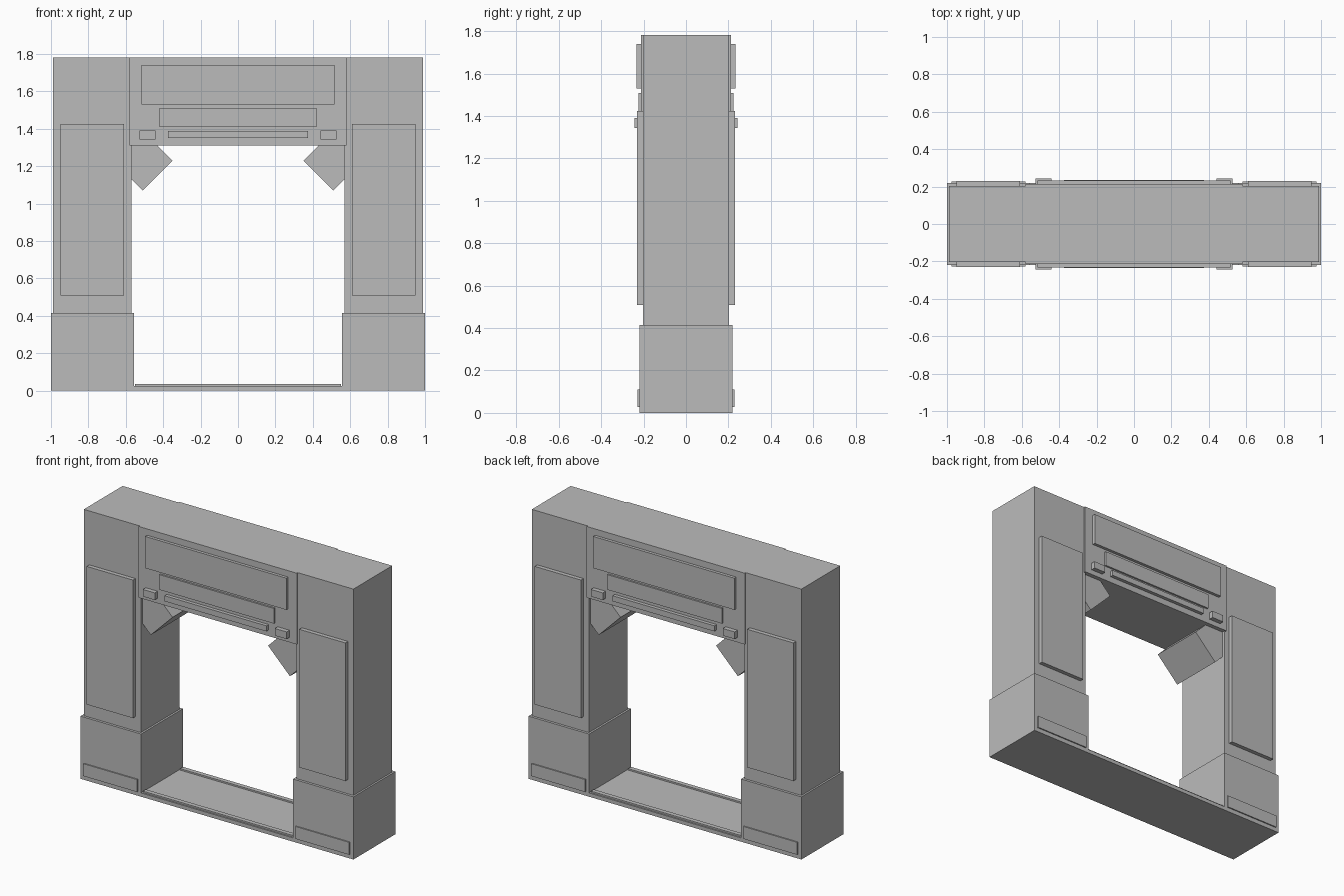
import bpy
import math
from mathutils import Matrix

cube = bpy.data.objects.get("Cube")
if cube:
    bpy.data.objects.remove(cube, do_unlink=True)

grey = bpy.data.materials.new("stone_grey")
grey.use_nodes = True
grey.diffuse_color = (0.5, 0.5, 0.5, 1)
grey.node_tree.nodes["Principled BSDF"].inputs["Base Color"].default_value = (0.5, 0.5, 0.5, 1)


def box(name, x, y, z, tilt=0):
    """Box spanning the given (min, max) ranges, tilted about the y axis."""
    bpy.ops.mesh.primitive_cube_add(size=1)
    ob = bpy.context.object
    ob.name = name
    spans = (x, y, z)
    centre = [(a + b) / 2 for a, b in spans]
    scale = Matrix.Diagonal([b - a for a, b in spans] + [1])
    ob.data.transform(Matrix.Rotation(tilt, 4, 'Y') @ scale)
    ob.location = centre
    ob.data.materials.append(grey)
    return ob


def sym(name, half_x, half_y, z):
    return box(name, (-half_x, half_x), (-half_y, half_y), z)


# Floor between the pillar bases, with a low kerb along each edge
sym("floor_slab", 0.57, 0.22, (0, 0.025))
for side, s in (("front", -1), ("back", 1)):
    box(side + "_kerb", (-0.55, 0.55), sorted((s * 0.18, s * 0.21)), (0.02, 0.035))

# Crossbeam
sym("crossbeam", 0.58, 0.213, (1.31, 1.782))

# Pillars with bases and corner braces
for side, s in (("left", 1), ("right", -1)):
    def pair(name, x0, x1, half_y, z, tilt=0):
        box(side + "_" + name, sorted((s * x0, s * x1)), (-half_y, half_y), z, tilt)

    pair("base", 0.557, 1.0, 0.22, (0, 0.415))
    pair("pillar", 0.57, 0.988, 0.203, (0.41, 1.782))
    pair("brace", 0.397, 0.623, 0.185, (1.117, 1.343), math.pi / 4)

# Raised panels on the front and back
for face, f in (("front", -1), ("back", 1)):
    def plate(name, x0, x1, depth, z):
        box(face + "_" + name, (x0, x1), sorted((f * 0.19, f * depth)), z)

    plate("sign_panel", -0.517, 0.517, 0.233, (1.53, 1.74))
    plate("lower_panel", -0.42, 0.42, 0.225, (1.41, 1.51))
    plate("trim_strip", -0.373, 0.373, 0.236, (1.35, 1.387))
    for side, s in (("left", 1), ("right", -1)):
        for name, x0, x1, depth, z in (
                ("pillar_panel", 0.61, 0.948, 0.23, (0.51, 1.425)),
                ("lamp", 0.44, 0.527, 0.243, (1.343, 1.39)),
                ("skirting_plate", 0.58, 0.975, 0.228, (0.028, 0.11))):
            plate(side + "_" + name, *sorted((s * x0, s * x1)), depth, z)
